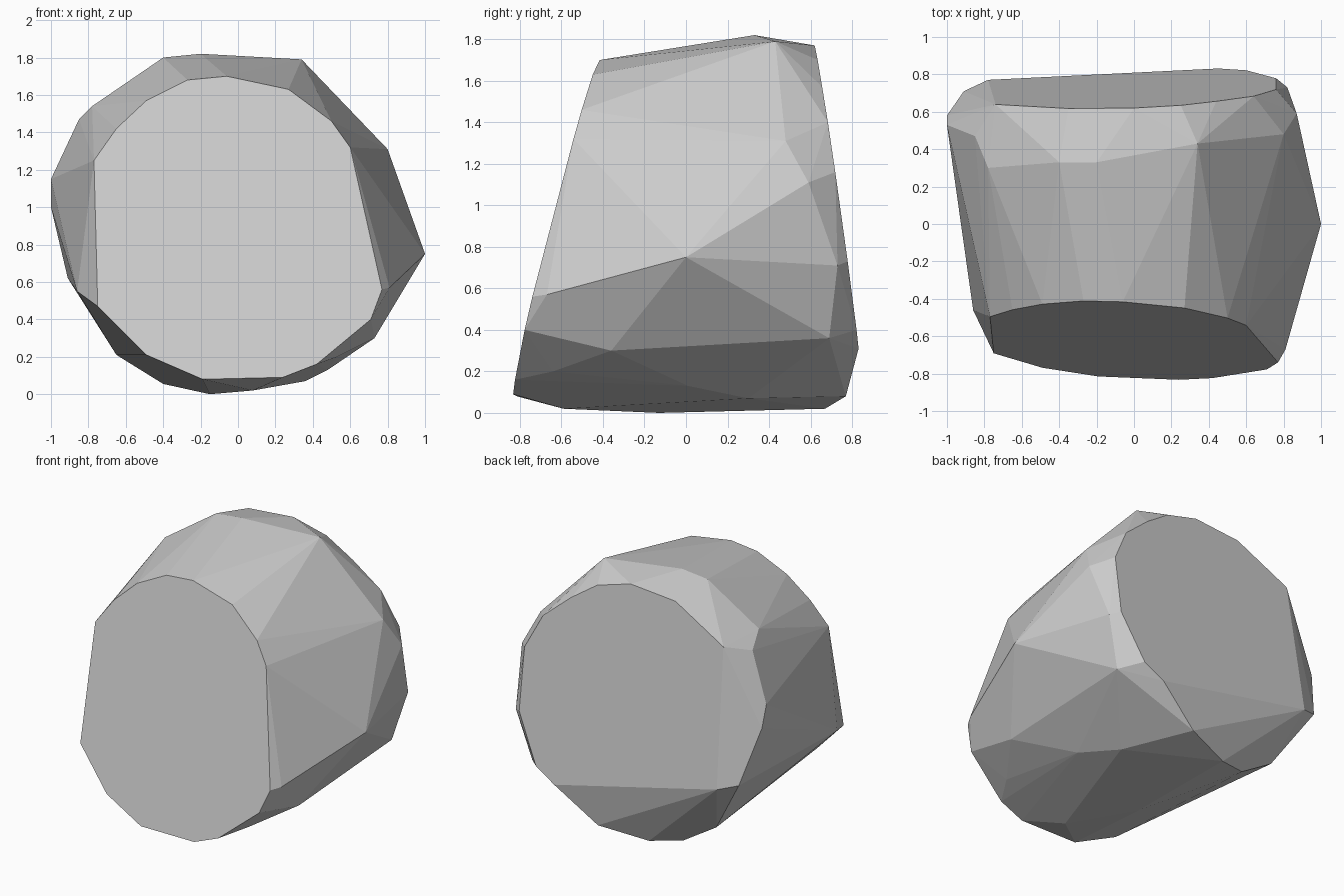
import bpy, bmesh, math

if "Cube" in bpy.data.objects:
    bpy.data.objects.remove(bpy.data.objects["Cube"])

# Flat front cut: outline in x, z, laid on a backward-leaning plane
front = [(-.77, 1.25), (-.65, 1.42), (-.49, 1.57), (-.27, 1.68), (-.06, 1.70),
         (.27, 1.63), (.50, 1.46), (.60, 1.32), (.77, .56), (.71, .40),
         (.42, .16), (.24, .09), (-.19, .08), (-.49, .21), (-.75, .47)]

# Flat back cut: outline in x, z
back = [(.44, 1.57), (.25, 1.70), (0, 1.77), (-.35, 1.74), (-.74, 1.53),
        (.64, 1.40), (.76, 1.16), (.76, .73), (.60, .40), (.45, .31), (-.78, .58)]

# Corners of the chipped band between the two cuts
crown = [(.34, .43, 1.79), (-.20, .33, 1.82), (-.40, .33, 1.80),
         (-.78, .30, 1.54), (-.85, .47, 1.47)]
sides = [(1, 0, .75), (.80, .48, 1.31), (.87, .59, 1.11), (.82, .73, .71),
         (.72, .69, .36), (.73, -.36, .30), (.81, -.67, .57),
         (-1, .53, 1.15), (-1, .58, 1.0), (-.91, .71, .62), (-.86, -.46, .55)]
base = [(.48, .01, .13), (.36, .30, .07), (.53, -.64, .20), (.15, .77, .08),
        (-.18, .67, .02), (-.40, .60, .055), (-.65, .59, .21),
        (-.15, -.13, 0), (.08, -.59, .02)]

points = [(x, -.844 + .25 * z - .047 * x, z) for x, z in front]
points += [(x, .866 - .139 * z + .019 * x, z) for x, z in back]
points += crown + sides + base

# Wrap the corners into one faceted boulder
bm = bmesh.new()
for p in points:
    bm.verts.new(p)
hull = bmesh.ops.convex_hull(bm, input=bm.verts[:])
unused = {g for g in hull["geom_interior"] + hull["geom_unused"]
          if isinstance(g, bmesh.types.BMVert)}
bmesh.ops.delete(bm, geom=list(unused), context='VERTS')
bmesh.ops.dissolve_limit(bm, angle_limit=math.radians(1), verts=bm.verts[:], edges=bm.edges[:])
bmesh.ops.recalc_face_normals(bm, faces=bm.faces[:])

mesh = bpy.data.meshes.new("boulder")
bm.to_mesh(mesh)
bm.free()

stone = bpy.data.materials.new("stone grey")
stone.diffuse_color = (.6, .6, .6, 1)
stone.use_nodes = True
stone.node_tree.nodes["Principled BSDF"].inputs["Base Color"].default_value = stone.diffuse_color
mesh.materials.append(stone)
bpy.context.collection.objects.link(bpy.data.objects.new("boulder", mesh))
